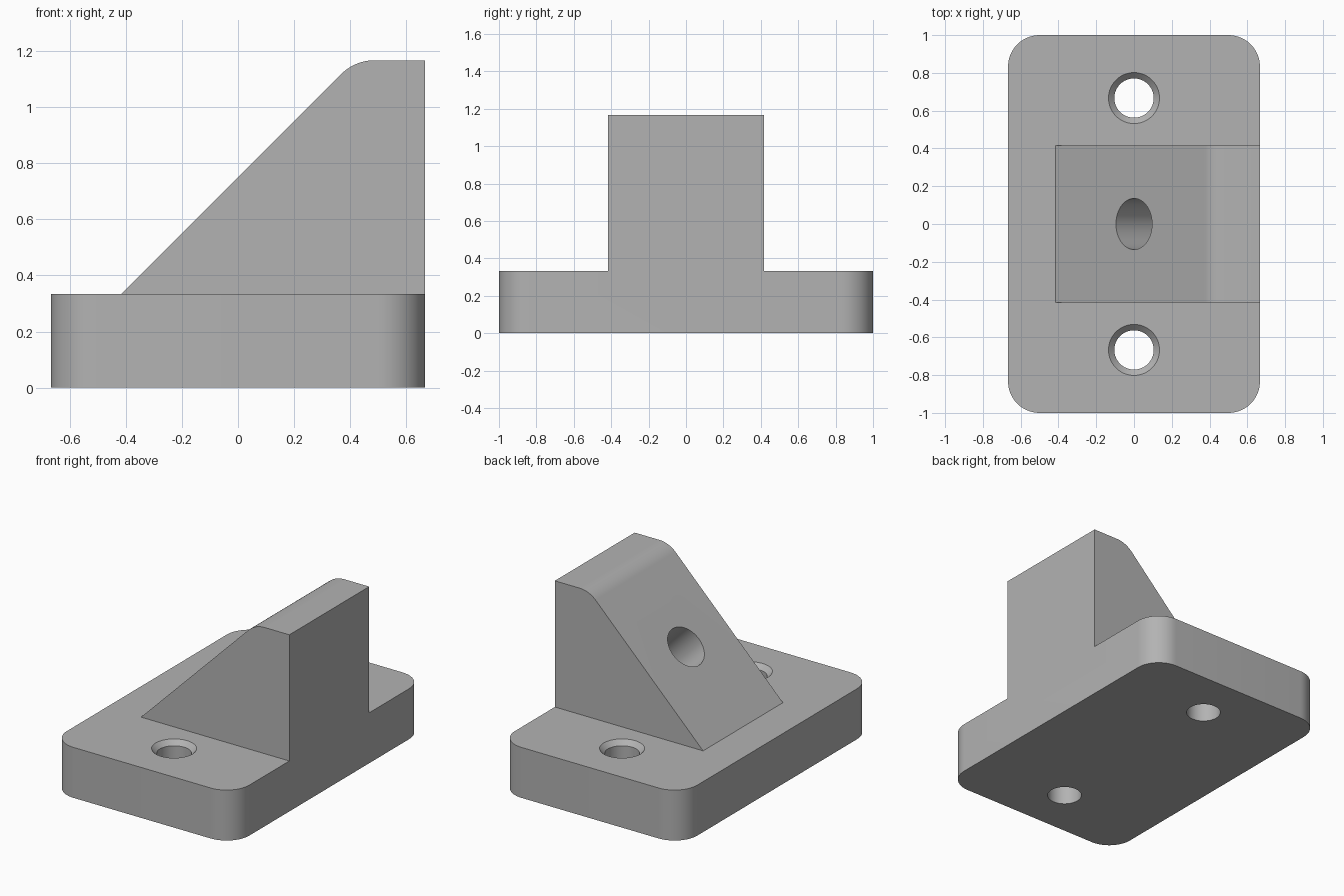
import bpy
import bmesh
from math import sin, cos, pi, tan
from mathutils import Matrix, Vector

if "Cube" in bpy.data.objects:
    bpy.data.objects.remove(bpy.data.objects["Cube"], do_unlink=True)

HALF_X, HALF_Y = 0.6667, 1.0
BASE_H, TOP_H = 0.3333, 1.1667
BLOCK_HALF, TOE_X = 0.4167, -0.4167
FILLET = 0.1667
HOLE_R, WIDE_R, HOLE_Y = 0.104, 0.135, 0.6667

grey = bpy.data.materials.new("plain_grey")
grey.use_nodes = True
colour = (0.45, 0.45, 0.45, 1)
grey.diffuse_color = colour
grey.node_tree.nodes["Principled BSDF"].inputs["Base Color"].default_value = colour


def arc(cx, cy, r, start, end, steps=14):
    return [(cx + r * cos(start + (end - start) * i / steps),
             cy + r * sin(start + (end - start) * i / steps)) for i in range(steps + 1)]


def make_object(name, bm):
    bmesh.ops.recalc_face_normals(bm, faces=bm.faces)
    mesh = bpy.data.meshes.new(name)
    bm.to_mesh(mesh)
    bm.free()
    mesh.materials.append(grey)
    obj = bpy.data.objects.new(name, mesh)
    bpy.context.collection.objects.link(obj)
    return obj


def extrude(name, points, direction):
    bm = bmesh.new()
    face = bm.faces.new([bm.verts.new(p) for p in points])
    new = bmesh.ops.extrude_face_region(bm, geom=[face])["geom"]
    moved = [g for g in new if isinstance(g, bmesh.types.BMVert)]
    bmesh.ops.translate(bm, verts=moved, vec=direction)
    return make_object(name, bm)


def cone(name, r_low, r_high, depth, matrix):
    bm = bmesh.new()
    bmesh.ops.create_cone(bm, cap_ends=True, segments=64, radius1=r_low,
                          radius2=r_high, depth=depth, matrix=matrix)
    return make_object(name, bm)


def combine(target, tool, operation):
    mod = target.modifiers.new(tool.name, "BOOLEAN")
    mod.operation, mod.solver, mod.object = operation, "EXACT", tool
    bpy.ops.object.select_all(action="DESELECT")
    bpy.context.view_layer.objects.active = target
    target.select_set(True)
    bpy.ops.object.modifier_apply(modifier=mod.name)
    bpy.data.objects.remove(tool, do_unlink=True)


# Base plate with rounded vertical corners
outline = []
for i, (sx, sy) in enumerate([(1, 1), (-1, 1), (-1, -1), (1, -1)]):
    outline += arc(sx * (HALF_X - FILLET), sy * (HALF_Y - FILLET), FILLET,
                   i * pi / 2, (i + 1) * pi / 2)
bracket = extrude("angled_bracket", [(x, y, 0) for x, y in outline], (0, 0, BASE_H))

# Wedge block with a rounded upper edge, sunk into the plate
bend_x = TOE_X + TOP_H - BASE_H + FILLET * tan(pi / 8)
sunk = 0.1
side = [(TOE_X, BASE_H - sunk), (HALF_X, BASE_H - sunk), (HALF_X, TOP_H)]
side += arc(bend_x, TOP_H - FILLET, FILLET, pi / 2, 3 * pi / 4)
side.append((TOE_X, BASE_H))
wedge = extrude("wedge_block", [(x, -BLOCK_HALF, z) for x, z in side],
                (0, 2 * BLOCK_HALF, 0))
combine(bracket, wedge, "UNION")

# Mounting holes with chamfered rims
rim = WIDE_R - HOLE_R
extra = 0.02
for s in (-1, 1):
    y = s * HOLE_Y
    combine(bracket, cone("mounting_hole", HOLE_R, HOLE_R, 1,
                          Matrix.Translation((0, y, 0))), "DIFFERENCE")
    combine(bracket, cone("hole_chamfer", HOLE_R, WIDE_R + extra, rim + extra,
                          Matrix.Translation((0, y, BASE_H + (extra - rim) / 2))), "DIFFERENCE")

# Blind hole square to the slope
depth = 0.5
axis = Vector((-1, 0, 1)).normalized()
centre = Vector((0, 0, BASE_H - TOE_X))
turn = axis.to_track_quat("Z", "Y").to_matrix().to_4x4()
combine(bracket, cone("slope_hole", WIDE_R, WIDE_R, 2 * depth,
                      Matrix.Translation(centre) @ turn), "DIFFERENCE")

# Smooth curved walls, keep edges crisp
bpy.ops.object.select_all(action="DESELECT")
bracket.select_set(True)
bpy.context.view_layer.objects.active = bracket
bpy.ops.object.shade_smooth_by_angle(angle=pi / 9)
